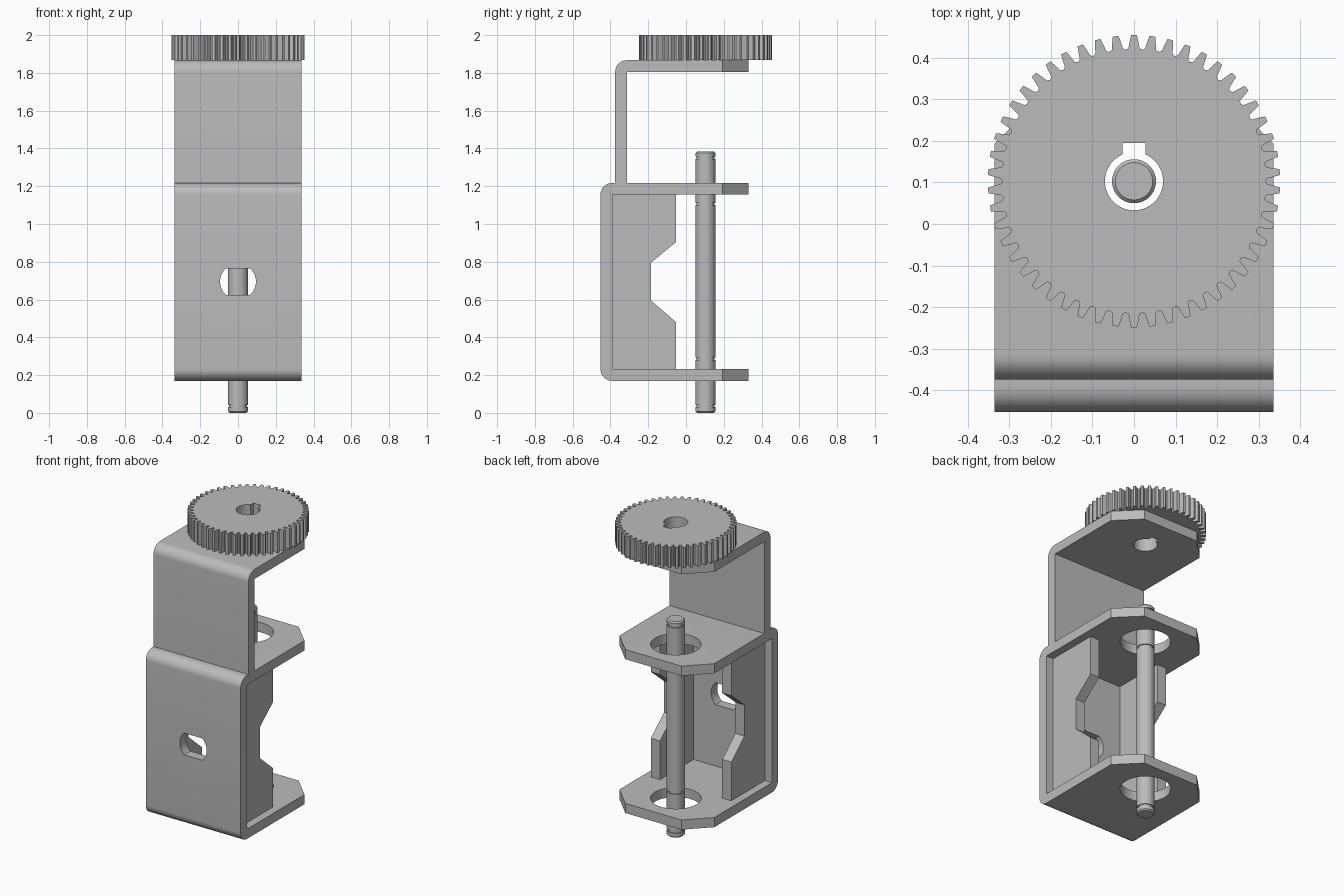
import bpy, bmesh, math
from mathutils import Vector

if "Cube" in bpy.data.objects:
    bpy.data.objects.remove(bpy.data.objects["Cube"])

steel = bpy.data.materials.new("grey steel")
steel.use_nodes = True
GREY = (0.5, 0.5, 0.5, 1)
steel.diffuse_color = GREY
steel.node_tree.nodes["Principled BSDF"].inputs["Base Color"].default_value = GREY

AXIS_Y = 0.103   # shaft and gear centre
HALF = 0.336     # half width of the brackets
BACK = 0.33      # rear edge of the plates
SIDE_END = 0.193  # where the corner chamfers start


def finish(bm, name):
    bmesh.ops.recalc_face_normals(bm, faces=bm.faces)
    mesh = bpy.data.meshes.new(name)
    bm.to_mesh(mesh)
    bm.free()
    ob = bpy.data.objects.new(name, mesh)
    bpy.context.collection.objects.link(ob)
    mesh.materials.append(steel)
    return ob


def prism(points, offset):
    """Closed outline swept along an offset."""
    bm = bmesh.new()
    face = bm.faces.new([bm.verts.new(p) for p in points])
    geom = bmesh.ops.extrude_face_region(bm, geom=[face])["geom"]
    moved = [g for g in geom if isinstance(g, bmesh.types.BMVert)]
    bmesh.ops.translate(bm, verts=moved, vec=offset)
    return bm


def side_prism(outline, x0, x1):
    return prism([(x0, y, z) for y, z in outline], (x1 - x0, 0, 0))


def arc(cx, cy, r, a0, a1, n):
    steps = [math.radians(a0 + (a1 - a0) * i / n) for i in range(n + 1)]
    return [(cx + r * math.cos(a), cy + r * math.sin(a)) for a in steps]


def cut(ob, bm):
    """Subtract a temporary solid from an object."""
    tool = finish(bm, "cutter")
    tool.hide_render = True
    mod = ob.modifiers.new("cut", "BOOLEAN")
    mod.operation, mod.solver, mod.object = "DIFFERENCE", "EXACT", tool
    bpy.context.view_layer.objects.active = ob
    bpy.ops.object.modifier_apply(modifier=mod.name)
    bpy.data.objects.remove(tool)


def round_cutter(radius, z0, z1):
    pts = [(x, y, z0) for x, y in arc(0, AXIS_Y, radius, 0, 360, 64)[:-1]]
    return prism(pts, (0, 0, z1 - z0))


def keyed_cutter(z0, z1):
    r, w = 0.07, 0.028
    a = math.degrees(math.acos(w / r))
    pts = arc(0, AXIS_Y, r, 180 - a, 360 + a, 56)
    pts += [(w, 0.195), (-w, 0.195)]
    return prism([(x, y, z0) for x, y in pts], (0, 0, z1 - z0))


def chamfer_corners(bm):
    """Slice both rear corners off the plates."""
    for s in (-1, 1):
        bmesh.ops.bisect_plane(
            bm, geom=bm.verts[:] + bm.edges[:] + bm.faces[:],
            plane_co=Vector((s * HALF, SIDE_END, 0)),
            plane_no=Vector((s, 1, 0)), clear_outer=True)
        rim = [e for e in bm.edges if e.is_boundary]
        bmesh.ops.holes_fill(bm, edges=rim, sides=0)
    return bm


# Lower bracket: a C-shaped bent strip
front, inner, low, high, t, r = -0.453, -0.39, 0.17, 1.217, 0.062, 0.062
outline = [(BACK, low)]
outline += arc(front + r, low + r, r, 270, 180, 10)
outline += arc(front + r, high - r, r, 180, 90, 10)
outline += [(BACK, high), (BACK, high - t)]
outline += [(inner, high - t), (inner, low + t), (BACK, low + t)]
lower = finish(chamfer_corners(side_prism(outline, -HALF, HALF)), "lower_bracket")
cut(lower, round_cutter(0.147, 0, 1.5))

# Flat-sided round window in the front wall
window_r, flat, wz = 0.095, 0.07, 0.695
a = math.degrees(math.asin(flat / window_r))
window = arc(0, wz, window_r, -a, a, 14) + arc(0, wz, window_r, 180 - a, 180 + a, 14)
cut(lower, prism([(x, -0.6, z) for x, z in window], (0, 0.35, 0)))

# Upper bracket: an L-shaped bent strip standing on the lower one
front, inner, top = -0.375, -0.312, 1.867
outline = [(inner, high), (front, high)]
outline += arc(front + r, top - r, r, 180, 90, 10)
outline += [(BACK, top), (BACK, top - t), (inner, top - t)]
upper = finish(chamfer_corners(side_prism(outline, -HALF, HALF)), "upper_bracket")
cut(upper, keyed_cutter(1.7, 1.95))

# Notched ribs inside the lower bracket
rib = [(-0.39, 0.232), (-0.052, 0.232), (-0.052, 0.48), (-0.185, 0.595),
       (-0.185, 0.795), (-0.052, 0.905), (-0.052, 1.155), (-0.39, 1.155)]
ribs = [finish(side_prism(rib, s * 0.22, s * 0.285), name)
        for s, name in ((1, "left_rib"), (-1, "right_rib"))]

# Shaft with retaining grooves, turned from a half profile
R, end, length = 0.053, 0.008, 1.383
profile = [(0, 0), (R - end, 0), (R, end)]
for z in (0.03, 0.28, 1.1, 1.345):
    profile += [(R, z), (R - 0.006, z), (R - 0.006, z + 0.012), (R, z + 0.012)]
profile += [(R, length - end), (R - end, length), (0, length)]
bm = bmesh.new()
verts = [bm.verts.new((x, AXIS_Y, z)) for x, z in profile]
edges = [bm.edges.new(pair) for pair in zip(verts, verts[1:])]
bmesh.ops.spin(bm, geom=verts + edges, cent=(0, AXIS_Y, 0), axis=(0, 0, 1),
               angle=math.tau, steps=40)
bmesh.ops.remove_doubles(bm, verts=bm.verts, dist=0.0001)
shaft = finish(bm, "shaft")

# Spur gear with a keyed bore
TEETH = 50
tooth = [(-0.5, 0.317), (-0.33, 0.321), (-0.25, 0.336), (-0.16, 0.352),
         (0.16, 0.352), (0.25, 0.336), (0.33, 0.321)]
pts = []
for i in range(TEETH):
    for step, rad in tooth:
        ang = math.pi / 2 + (i + step) * math.tau / TEETH
        pts.append((rad * math.cos(ang), AXIS_Y + rad * math.sin(ang), top))
gear = finish(prism(pts, (0, 0, 2 - top)), "gear")
cut(gear, keyed_cutter(1.8, 2.1))

# Smooth the bends and round walls, keep the corners sharp
bpy.ops.object.select_all(action="DESELECT")
for ob in [lower, upper, shaft, gear] + ribs:
    ob.select_set(True)
bpy.context.view_layer.objects.active = lower
bpy.ops.object.shade_smooth_by_angle(angle=math.radians(25))
